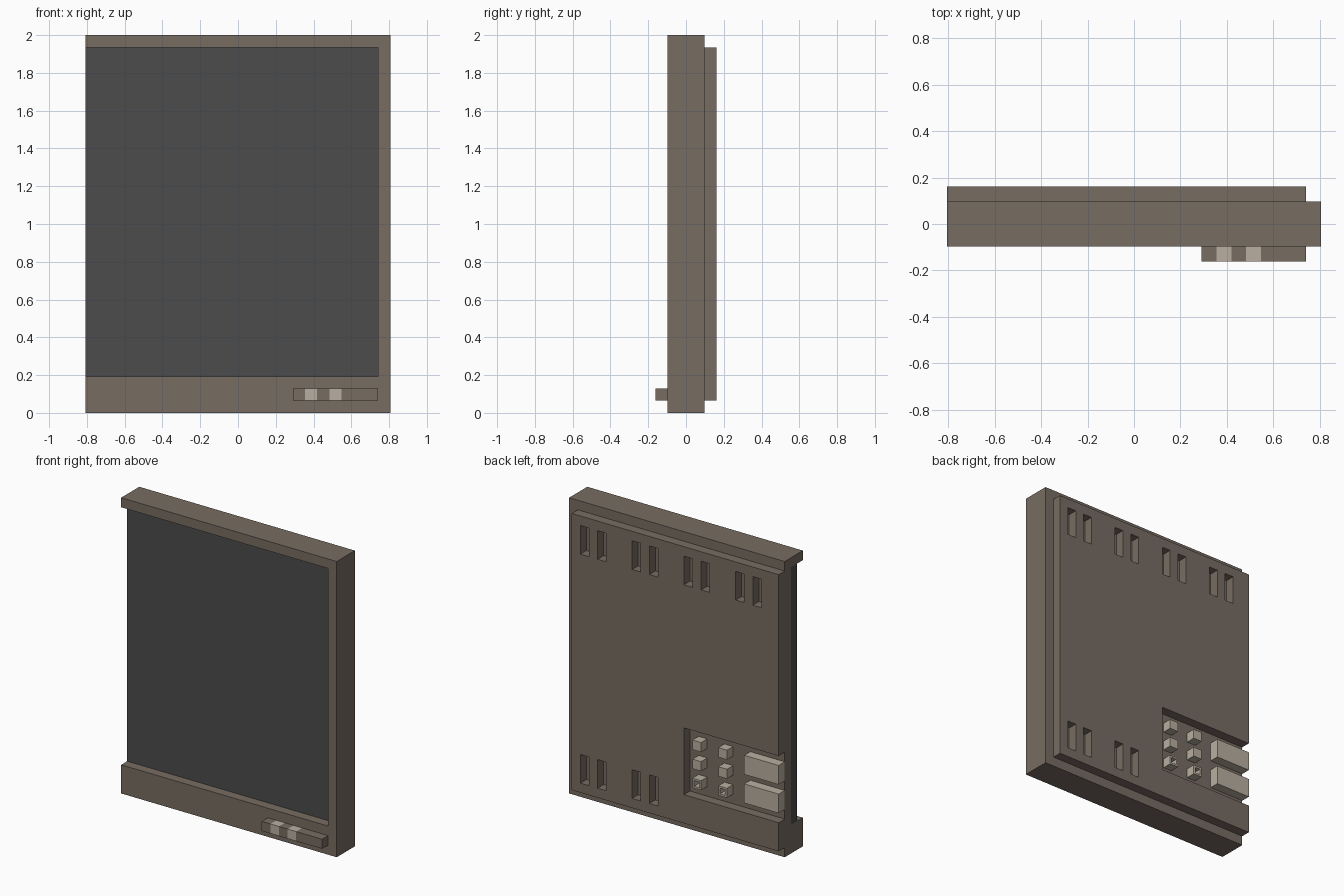
import bpy
import bmesh
from mathutils import Matrix, Vector

if "Cube" in bpy.data.objects:
    bpy.data.objects.remove(bpy.data.objects["Cube"], do_unlink=True)

U = 2 / 31  # one grid step: the whole model is 25 x 5 x 31 steps


def material(name, colour):
    mat = bpy.data.materials.new(name)
    mat.use_nodes = True
    rgba = (*colour, 1)
    mat.diffuse_color = rgba
    mat.node_tree.nodes["Principled BSDF"].inputs["Base Color"].default_value = rgba
    return mat


brown = material("brown casing", (0.185, 0.15, 0.122))
grey = material("dark grey screen", (0.072, 0.072, 0.072))
beige = material("beige button", (0.48, 0.43, 0.35))


def boxes(name, mat, spans):
    """One object made of boxes, each given as x, y and z spans in steps."""
    bm = bmesh.new()
    for xs, ys, zs in spans:
        lo = Vector((xs[0] - 12.5, ys[0] - 2.5, zs[0])) * U
        hi = Vector((xs[1] - 12.5, ys[1] - 2.5, zs[1])) * U
        place = Matrix.Translation((lo + hi) / 2) @ Matrix.Diagonal((*(hi - lo), 1))
        bmesh.ops.create_cube(bm, size=1, matrix=place)
    mesh = bpy.data.meshes.new(name)
    bm.to_mesh(mesh)
    bm.free()
    mesh.materials.append(mat)
    obj = bpy.data.objects.new(name, mesh)
    bpy.context.collection.objects.link(obj)
    return obj


def cut(obj, spans):
    """Cut boxes out of an object and drop the cutter."""
    cutter = boxes("cutter", brown, spans)
    cutter.hide_render = True
    mod = obj.modifiers.new("cut", "BOOLEAN")
    mod.operation = "DIFFERENCE"
    mod.solver = "EXACT"
    mod.object = cutter
    bpy.context.view_layer.objects.active = obj
    bpy.ops.object.modifier_apply(modifier=mod.name)
    bpy.data.objects.remove(cutter, do_unlink=True)


# Frame, open on one side
boxes("top_bar", brown, [((0, 24), (1, 4), (30, 31))])
boxes("bottom_bar", brown, [((0, 24), (1, 4), (0, 3))])
boxes("side_post", brown, [((24, 25), (1, 4), (0, 31))])

# Recessed screen and the panel behind it
boxes("screen", grey, [((0, 24), (2, 3), (3, 30))])
boxes("inner_panel", brown, [((0, 24), (3, 4), (3, 30))])

# Back cover with vent slots and a connector bay open to the side
cover = boxes("back_cover", brown, [((0, 24), (4, 5), (1, 30))])
through = (3.9, 5.5)
slots = [((x, x + 1), through, (26, 29)) for x in (2, 4, 8, 10, 14, 16, 20, 22)]
slots += [((x, x + 1), through, (2, 5)) for x in (14, 16, 20, 22)]
cut(cover, slots + [((-1, 11), through, (4, 11))])

# Connector blocks and small pegs in the bay
boxes("connector_blocks", beige, [((0, 4), (4, 5), (z, z + 2)) for z in (5, 8)])
boxes("pegs", beige, [((x, x + 1), (4, 5), (z, z + 1)) for x in (6, 9) for z in (7, 9)])
sockets = boxes("hollow_pegs", beige, [((x, x + 1), (4, 5), (5, 6)) for x in (6, 9)])
cut(sockets, [((x + 0.2, x + 0.8), through, (5.2, 5.8)) for x in (6, 9)])

# Control strip on the front with two buttons
boxes("control_strip", brown, [(xs, (0, 1), (1, 2)) for xs in ((17, 18), (19, 20), (21, 24))])
boxes("front_buttons", beige, [((x, x + 1), (0, 1), (1, 2)) for x in (18, 20)])
